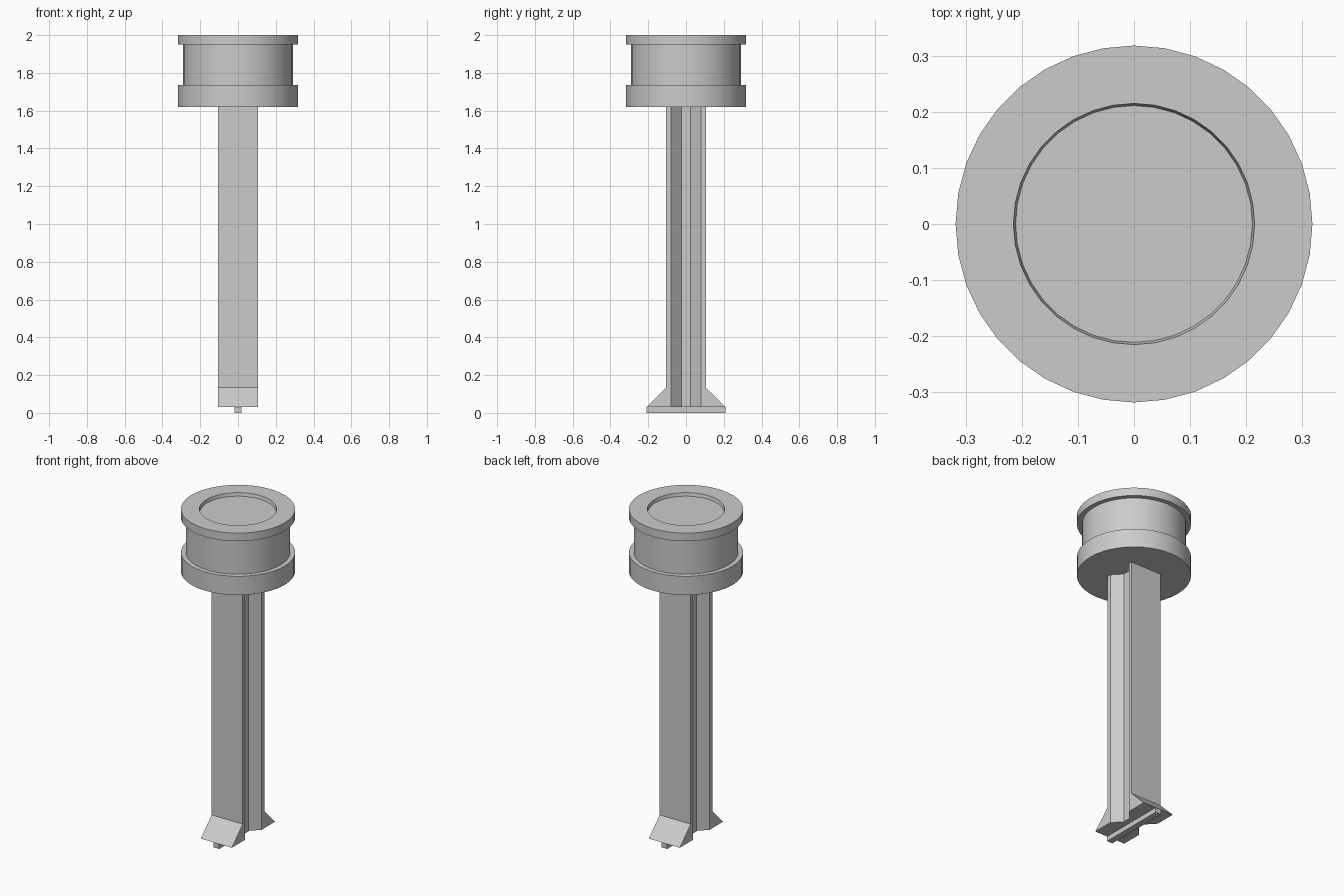
import bpy
import bmesh
import math
from mathutils import Vector

cube = bpy.data.objects.get("Cube")
if cube:
    bpy.data.objects.remove(cube, do_unlink=True)

# Single light grey material
grey = bpy.data.materials.new("light_grey")
grey.use_nodes = True
colour = (0.6, 0.6, 0.6, 1)
grey.diffuse_color = colour
grey.node_tree.nodes["Principled BSDF"].inputs["Base Color"].default_value = colour


def finish(name, bm):
    bmesh.ops.recalc_face_normals(bm, faces=bm.faces[:])
    mesh = bpy.data.meshes.new(name)
    bm.to_mesh(mesh)
    bm.free()
    mesh.materials.append(grey)
    obj = bpy.data.objects.new(name, mesh)
    bpy.context.collection.objects.link(obj)
    return obj


def prism(name, outline, offset):
    """Extrude a closed outline of 3D points along an offset."""
    bm = bmesh.new()
    face = bm.faces.new([bm.verts.new(p) for p in outline])
    moved = bmesh.ops.extrude_face_region(bm, geom=[face])["geom"]
    verts = [v for v in moved if isinstance(v, bmesh.types.BMVert)]
    bmesh.ops.translate(bm, verts=verts, vec=Vector(offset))
    return finish(name, bm)


def lathe(name, profile, sides=36):
    """Revolve (radius, height) points about z, ending on the axis."""
    bm = bmesh.new()
    verts = [bm.verts.new((r, 0, z)) for r, z in profile]
    edges = [bm.edges.new(pair) for pair in zip(verts, verts[1:])]
    bmesh.ops.spin(bm, geom=verts + edges, cent=(0, 0, 0), axis=(0, 0, 1),
                   angle=math.tau, steps=sides, use_merge=True)
    bmesh.ops.remove_doubles(bm, verts=bm.verts[:], dist=0.0005)
    obj = finish(name, bm)
    obj.data.shade_smooth()
    obj.data.set_sharp_from_angle(angle=math.radians(30))
    return obj


# Round head: two rims around a waist, with a shallow recess on top
base, top = 1.62, 2.0
rim, waist, recess = 0.318, 0.29, 0.215
lathe("head", [
    (0, base), (rim, base), (rim, 1.735), (waist, 1.735),
    (waist, 1.95), (rim, 1.95), (rim, top),
    (recess, top), (recess - 0.004, top - 0.02), (0, top - 0.02),
])

# Shaft: beam section with flanges front and back and sloped channels
half, lip, web_x, web_y = 0.105, 0.08, 0.053, 0.025
foot_z = 0.03
side = [(half, -half), (half, -lip), (web_x, -web_y),
        (web_x, web_y), (half, lip), (half, half)]
section = side + [(-x, y) for x, y in reversed(side)]
prism("shaft", [(x, y, foot_z) for x, y in section], (0, 0, base - foot_z))

# Flared wedge feet on both flanges
reach = 0.21
for name, s in (("front_foot", -1), ("back_foot", 1)):
    outline = [(-half, s * half, foot_z), (-half, s * reach, foot_z),
               (-half, s * half, 0.135)]
    prism(name, outline, (2 * half, 0, 0))

# Narrow blade under the feet
blade = 0.019
prism("bottom_blade",
      [(-blade, -reach, 0), (blade, -reach, 0),
       (blade, reach, 0), (-blade, reach, 0)], (0, 0, foot_z))
